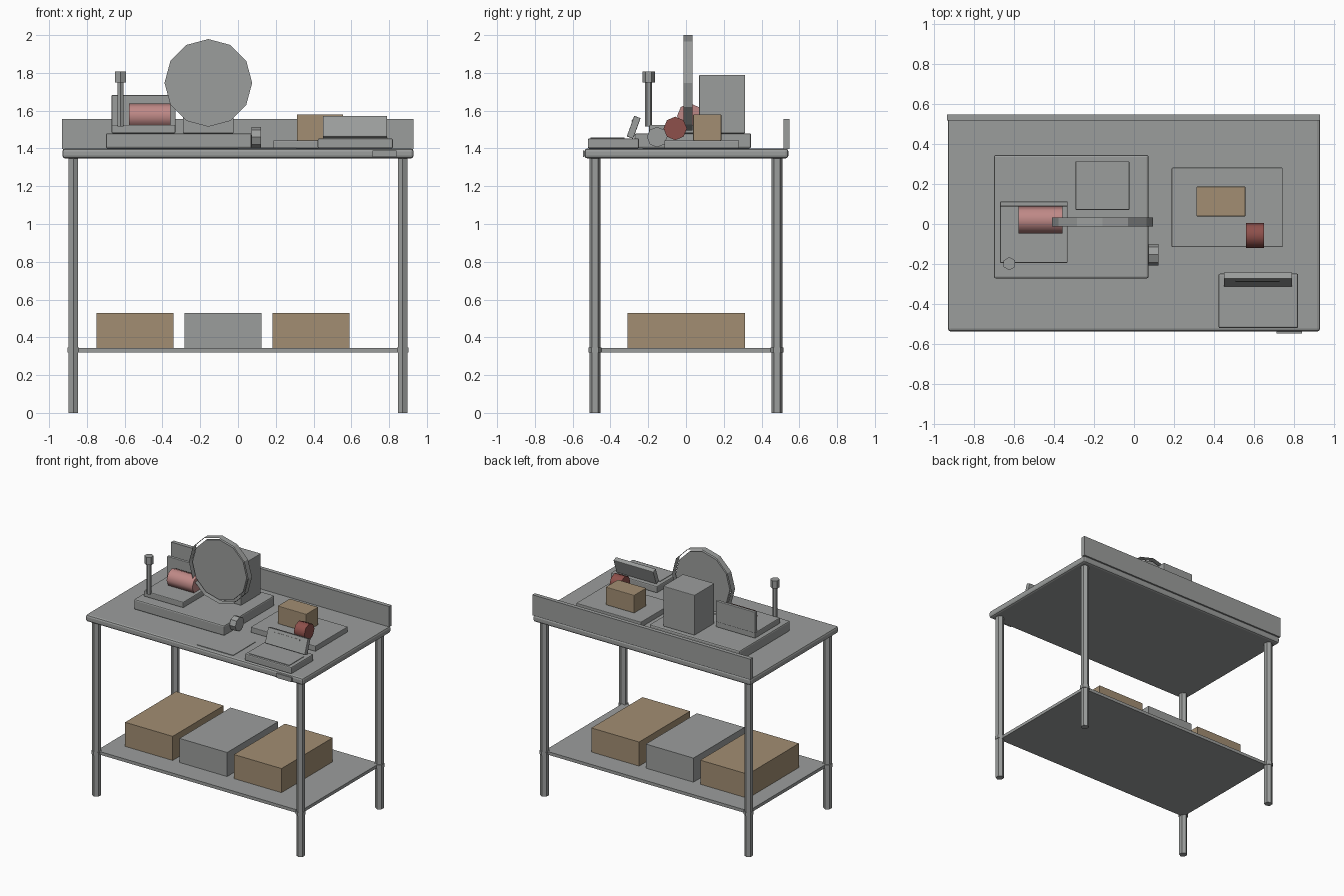
import bpy, math
from mathutils import Vector

cube = bpy.data.objects.get("Cube")
if cube:
    bpy.data.objects.remove(cube, do_unlink=True)


def material(name, r, g, b):
    m = bpy.data.materials.new(name)
    m.use_nodes = True
    m.diffuse_color = (r, g, b, 1)
    m.node_tree.nodes["Principled BSDF"].inputs["Base Color"].default_value = (r, g, b, 1)
    return m


GREY = material("workshop grey", 0.33, 0.34, 0.335)
TAN = material("cardboard tan", 0.36, 0.27, 0.17)
PINK = material("pale pink", 0.52, 0.25, 0.24)
RED = material("dull red", 0.27, 0.08, 0.07)


def finish(name, mat, bevel=0):
    o = bpy.context.object
    o.name = name
    o.data.materials.append(mat)
    if bevel:
        b = o.modifiers.new("bevel", "BEVEL")
        b.width, b.segments = bevel, 2
    return o


def box(name, x, y, z, mat=GREY, bevel=0):
    """Box from (low, high) ranges on each axis."""
    lo, hi = Vector(p[0] for p in (x, y, z)), Vector(p[1] for p in (x, y, z))
    bpy.ops.mesh.primitive_cube_add(size=1, location=(lo + hi) / 2)
    o = bpy.context.object
    o.scale = hi - lo
    bpy.ops.object.transform_apply(location=False, rotation=False, scale=True)
    return finish(name, mat, bevel)


def rod(name, loc, radius, length, sides=6, axis="Z", mat=GREY, smooth=False, fill="NGON"):
    turn = {"Z": (0, 0, 0), "X": (0, math.pi / 2, 0), "Y": (math.pi / 2, 0, 0)}[axis]
    bpy.ops.mesh.primitive_cylinder_add(vertices=sides, radius=radius, depth=length,
                                        end_fill_type=fill, location=loc, rotation=turn)
    if smooth:
        bpy.ops.object.shade_smooth_by_angle(angle=math.radians(50))
    return finish(name, mat)


# Table
TOP = 1.4
box("table_top", (-0.93, 0.93), (-0.537, 0.542), (1.347, TOP), bevel=0.015)
box("back_splash", (-0.933, 0.93), (0.516, 0.547), (TOP - 0.002, 1.557))
box("front_label_plate", (0.712, 0.84), (-0.546, -0.537), (1.354, 1.389))
box("lower_shelf", (-0.872, 0.872), (-0.482, 0.482), (0.32, 0.344))
for sx, side in ((1, "left"), (-1, "right")):
    for sy, end in ((-1, "front"), (1, "back")):
        x, y = sx * 0.872, sy * 0.482
        rod(f"{end}_{side}_leg", (x, y, 0.675), 0.03, 1.35)
        rod(f"{end}_{side}_collar", (x, y, 0.332), 0.035, 0.027)

# Storage boxes on the shelf
for i, mat in enumerate((TAN, GREY, TAN)):
    x = -0.748 + i * 0.465
    box(f"storage_box_{i + 1}", (x, x + 0.407), (-0.31, 0.313), (0.344, 0.53), mat)

# Machine base, motor housing and side knob
BASE = 1.48
box("machine_base", (-0.7, 0.073), (-0.272, 0.345), (TOP, BASE), bevel=0.01)
box("motor_housing", (-0.292, -0.023), (0.07, 0.313), (BASE, 1.79), bevel=0.004)
rod("side_knob", (0.097, -0.153, 1.46), 0.054, 0.05, 8, "X")

# Wheel with an open guard band around it
WHEEL = (-0.157, 0.01, 1.747)
rod("wheel_disc", WHEEL, 0.232, 0.022, 12, "Y")
rod("wheel_guard_band", WHEEL, 0.253, 0.047, 12, "Y", fill="NOTHING")

# Carriage with fence, workpiece and post
box("carriage_plate", (-0.669, -0.331), (-0.195, 0.112), (BASE, 1.525), bevel=0.006)
box("carriage_fence", (-0.669, -0.331), (0.088, 0.112), (1.52, 1.682), bevel=0.004)
rod("pink_workpiece", (-0.468, 0.02, 1.572), 0.067, 0.22, 8, "X", PINK, True)
rod("post", (-0.622, -0.198, 1.635), 0.018, 0.24)
rod("post_cap", (-0.622, -0.198, 1.778), 0.033, 0.06)

# Tray with a carton and a small roll
box("tray", (0.188, 0.742), (-0.115, 0.281), (TOP, 1.442), bevel=0.004)
box("carton", (0.312, 0.556), (0.038, 0.187), (1.442, 1.58), TAN, bevel=0.004)
rod("red_roll", (0.605, -0.057, 1.506), 0.062, 0.09, 8, "X", RED, True)

# Console with a tilted panel
box("console_base", (0.422, 0.82), (-0.52, -0.248), (TOP, 1.453), bevel=0.008)
box("console_keypad", (0.449, 0.792), (-0.505, -0.325), (1.452, 1.457))
panel = box("console_panel", (0.449, 0.79), (-0.018, 0.018), (-0.058, 0.058), bevel=0.004)
strip = box("console_panel_strip", (0.507, 0.727), (-0.022, -0.016), (0.026, 0.036))
for part in (panel, strip):
    for v in part.data.vertices:
        v.co += part.location
    part.location = (0, -0.277, 1.512)
    part.rotation_euler.x = math.radians(-20)

# Loose sheet on the table
box("paper_sheet", (0, 0.31), (-0.502, -0.228), (TOP, 1.404))
